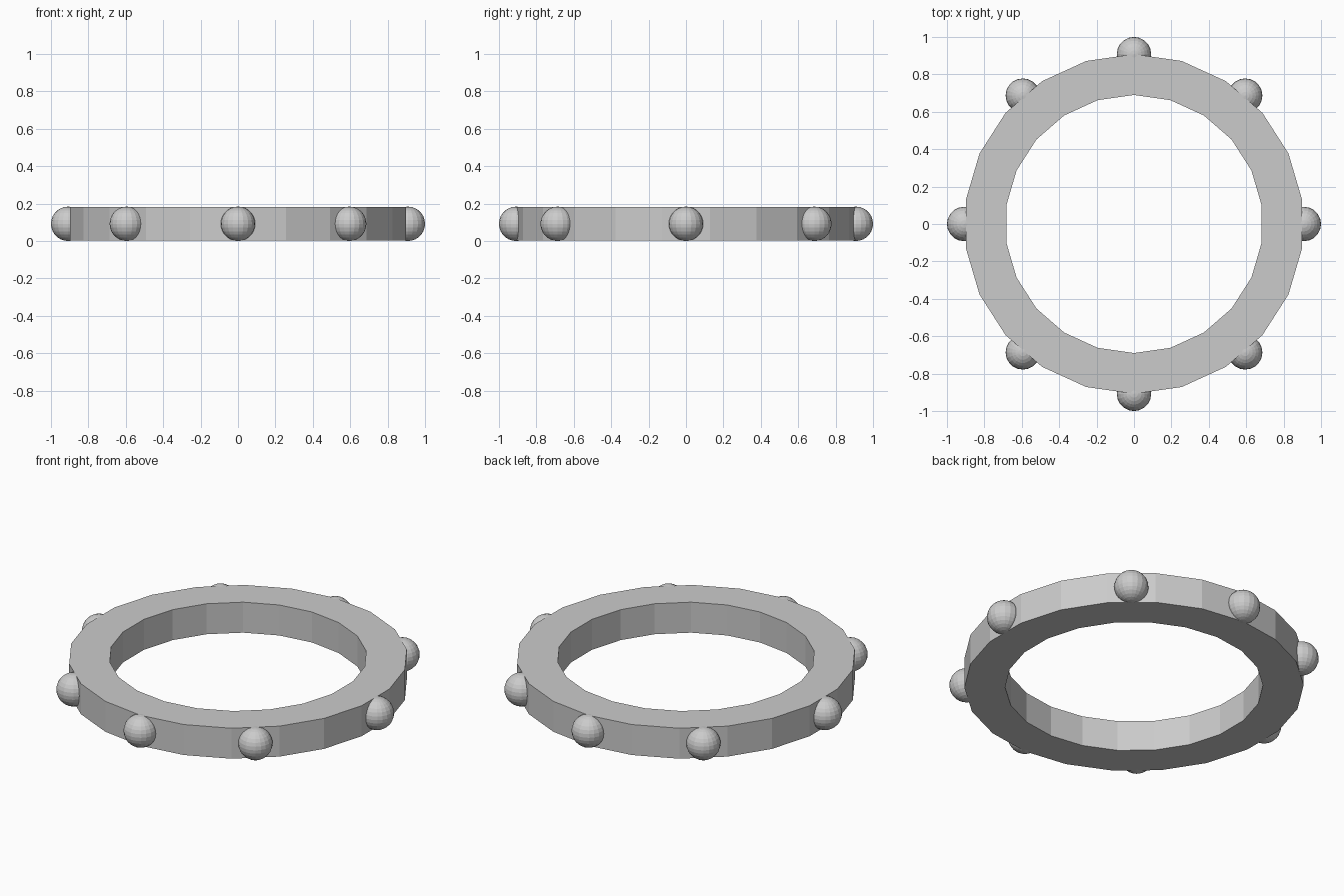
import bpy
import bmesh
from math import sin, cos, pi, radians

if "Cube" in bpy.data.objects:
    bpy.data.objects.remove(bpy.data.objects["Cube"])

SIDES = 22
R_OUT, R_IN = 0.908, 0.69
Z_LOW, Z_HIGH = 0.002, 0.182
STUD_R = 0.092

# Flat 22-sided band, square in section, with a corner on the y axis
bm = bmesh.new()
profile = [(R_IN, Z_LOW), (R_OUT, Z_LOW), (R_OUT, Z_HIGH), (R_IN, Z_HIGH)]
loops = []
for i in range(SIDES):
    a = pi / 2 + 2 * pi * i / SIDES
    loops.append([bm.verts.new((r * cos(a), r * sin(a), z)) for r, z in profile])
for i in range(SIDES):
    p, q = loops[i], loops[(i + 1) % SIDES]
    for j in range(4):
        k = (j + 1) % 4
        bm.faces.new((p[j], p[k], q[k], q[j]))
bmesh.ops.recalc_face_normals(bm, faces=bm.faces)
mesh = bpy.data.meshes.new("ring_band")
bm.to_mesh(mesh)
bm.free()
bpy.context.collection.objects.link(bpy.data.objects.new("ring_band", mesh))

# Eight round studs half sunk into the rim; the diagonal ones sit on band corners
d = 90 - 2.5 * 360 / SIDES
d = 90 - 2.0 * 360 / SIDES if d > 50 else 90 - 360 * 2.5 / SIDES
d = 49.1
for n, deg in enumerate((0, d, 90, 180 - d, 180, 180 + d, 270, 360 - d)):
    a = radians(deg)
    bpy.ops.mesh.primitive_uv_sphere_add(
        segments=20, ring_count=14, radius=STUD_R,
        location=(R_OUT * cos(a), R_OUT * sin(a), STUD_R))
    bpy.context.object.name = f"rim_stud_{n + 1}"
